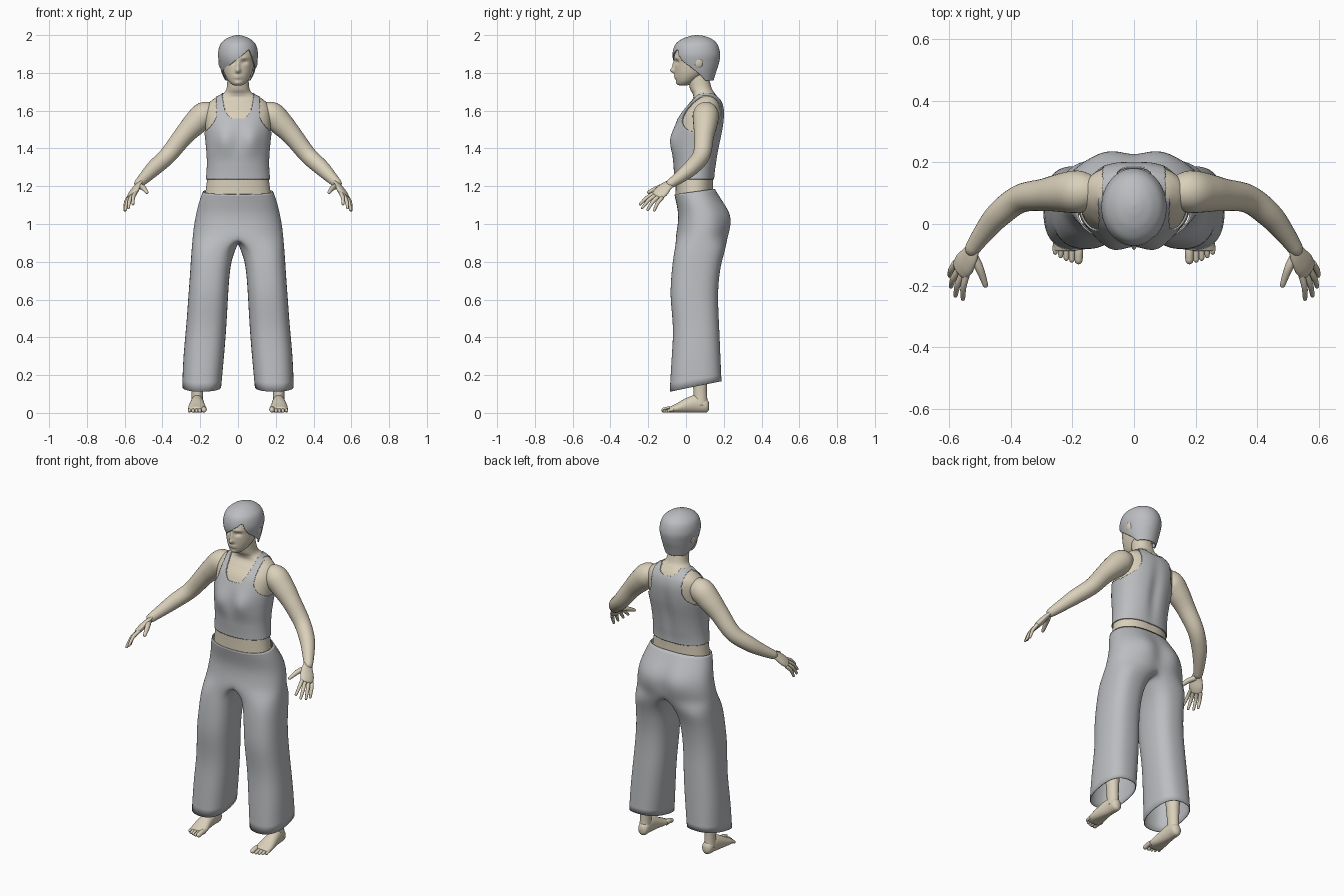
import bpy, bmesh
from math import sin, cos, pi, exp, radians, copysign
from mathutils import Vector

if "Cube" in bpy.data.objects:
    bpy.data.objects.remove(bpy.data.objects["Cube"])


def material(name, rgb):
    m = bpy.data.materials.new(name)
    m.use_nodes = True
    m.diffuse_color = (*rgb, 1)
    node = m.node_tree.nodes["Principled BSDF"]
    node.inputs["Base Color"].default_value = (*rgb, 1)
    node.inputs["Roughness"].default_value = 0.8
    return m


SKIN = material("warm skin", (0.70, 0.63, 0.49))
CLOTH = material("soft grey", (0.50, 0.51, 0.53))


def spline(rows, steps):
    """Smooth interpolation through rows of numbers."""
    out = []
    for i in range(len(rows) - 1):
        a, b, c, d = (rows[max(i - 1, 0)], rows[i], rows[i + 1], rows[min(i + 2, len(rows) - 1)])
        for s in range(steps):
            t = s / steps
            out.append([q + t / 2 * (r - p + t * (2 * p - 5 * q + 4 * r - s4 + t * (3 * (q - r) + s4 - p)))
                        for p, q, r, s4 in zip(a, b, c, d)])
    return out + [list(rows[-1])]


def oval(angle, power=2.0):
    return [copysign(abs(f) ** (2 / power), f) for f in (cos(angle), sin(angle))]


def finish(name, bm, mat, mirror=False, subsurf=0, thick=0):
    bmesh.ops.recalc_face_normals(bm, faces=bm.faces)
    for f in bm.faces:
        f.smooth = True
    me = bpy.data.meshes.new(name)
    bm.to_mesh(me)
    bm.free()
    me.materials.append(mat)
    ob = bpy.data.objects.new(name, me)
    bpy.context.collection.objects.link(ob)
    if mirror:
        ob.modifiers.new("Mirror", 'MIRROR')
    if subsurf:
        mod = ob.modifiers.new("Subsurf", 'SUBSURF')
        mod.levels = mod.render_levels = subsurf
    if thick:
        mod = ob.modifiers.new("Solidify", 'SOLIDIFY')
        mod.thickness, mod.offset = thick, -1
    return ob


def loft(name, rings, mat, keep=None, caps=True, **kw):
    """Skin a list of closed rings, optionally keeping only faces that pass a rule."""
    bm = bmesh.new()
    vs = [[bm.verts.new(p) for p in ring] for ring in rings]
    n = len(rings[0])
    for a, b in zip(vs, vs[1:]):
        for i in range(n):
            j = (i + 1) % n
            bm.faces.new((a[i], a[j], b[j], b[i]))
    if caps:
        bm.faces.new(vs[0])
        bm.faces.new(vs[-1])
    if keep:
        bad = [f for f in bm.faces if not keep(*f.calc_center_median())]
        bmesh.ops.delete(bm, geom=bad, context='FACES')
        for _ in range(5):
            rim = [v for v in bm.verts if v.is_boundary]
            bmesh.ops.smooth_vert(bm, verts=rim, factor=0.5, use_axis_x=True, use_axis_y=True, use_axis_z=True)
    return finish(name, bm, mat, **kw)


def level_rings(rows, steps, n, cx=0, grow=0.0, power=2.0, shape=None):
    """Horizontal ovals from rows of height, y centre, half width, half depth."""
    rings = []
    for z, cy, rx, ry in spline(rows, steps):
        ring = []
        for i in range(n):
            c, s = oval(2 * pi * i / n, power)
            p = Vector((cx + (rx + grow) * c, cy + (ry + grow) * s, z))
            ring.append(shape(p, s) if shape else p)
        rings.append(ring)
    return rings


def tube(name, pts, mat, wide=(0, 1, 0), flat=1.0, steps=5, n=20):
    """Round or flattened limb through points with radii, with a rounded tip."""
    path = spline(pts, steps)
    end, before = Vector(path[-1][:3]), Vector(path[-2][:3])
    r = path[-1][3]
    along = (end - before).normalized()
    for push, size in ((0.5, 0.85), (0.85, 0.5), (1.0, 0.1)):
        path.append([*(end + along * r * flat * push), r * size])
    rings = []
    for i, p in enumerate(path):
        t = (Vector(path[min(i + 1, len(path) - 1)][:3]) - Vector(path[max(i - 1, 0)][:3])).normalized()
        u = Vector(wide)
        u = (u - t * u.dot(t)).normalized()
        v = t.cross(u)
        rings.append([Vector(p[:3]) + p[3] * (u * cos(2 * pi * k / n) + v * flat * sin(2 * pi * k / n))
                      for k in range(n)])
    return loft(name, rings, mat, mirror=True)


def bump(a, b, wa, wb):
    return exp(-(a / wa) ** 2 - (b / wb) ** 2)


# Torso and neck
TORSO = [(1.13, .045, .178, .10), (1.24, .045, .163, .10), (1.32, .048, .158, .108), (1.40, .053, .162, .117),
         (1.50, .068, .172, .122), (1.58, .085, .175, .112), (1.63, .10, .162, .09), (1.665, .105, .125, .068),
         (1.69, .095, .08, .06), (1.72, .078, .06, .058), (1.80, .06, .055, .055)]


def torso_shape(p, s):
    if s < 0:  # bust
        p.y -= 0.024 * -s * bump(abs(p.x) - .075, p.z - 1.445, .055, .07)
    else:      # hollow of the spine
        p.y -= 0.012 * s * bump(p.x, p.z - 1.42, .035, .16)
    return p


loft("torso", level_rings(TORSO, 6, 64, power=2.2, shape=torso_shape), SKIN)


# Tank top: shell over the torso with neck and arm openings
def in_top(x, y, z):
    x = abs(x)
    front = y < 0.09
    neck = (1.56 if front else 1.655) + 0.1 * (x / .078) ** 4
    arm = (.118 if front else .105) + 8 * max(0, 1.58 - z) ** 2
    return 1.235 < z < min(neck, 1.695) and x < arm


loft("tank_top", level_rings(TORSO, 12, 128, grow=.007, power=2.2, shape=torso_shape), CLOTH,
     keep=in_top, thick=.006)

# Head with modelled face
HEAD = [(1.733, -.012, .012, .014), (1.738, -.012, .03, .03), (1.76, .004, .053, .056), (1.80, .028, .074, .086),
        (1.85, .043, .085, .103), (1.90, .052, .09, .112), (1.95, .055, .075, .092), (1.98, .058, .03, .04)]


def face_shape(p, s):
    if s < -0.3:
        x, z = abs(p.x), p.z
        p.y -= .024 * bump(x, z - 1.812, .012, .014) + .012 * bump(x, z - 1.84, .009, .022)
        p.y -= .009 * bump(x, z - 1.779, .022, .010) + .006 * bump(x, z - 1.745, .02, .012)
        p.y -= .005 * bump(x - .035, z - 1.88, .025, .009)
        p.y += .011 * bump(x - .033, z - 1.857, .017, .011) + .004 * bump(x, z - 1.779, .02, .003)
    return p


loft("head", level_rings(HEAD, 10, 96, shape=face_shape), SKIN)
tube("ear", [(.080, .062, 1.815, .012), (.093, .066, 1.84, .020), (.097, .07, 1.865, .018)], SKIN, flat=.4)

# Short hair with a swept fringe
HAIR = [(1.75, .088, .064, .055), (1.80, .066, .086, .092), (1.85, .056, .099, .118), (1.90, .055, .106, .126),
        (1.95, .055, .094, .112), (1.98, .058, .064, .078), (1.995, .06, .03, .037), (2.0, .06, .006, .006)]


def in_hair(x, y, z):
    fringe = 1.872 + .8 * x if x < .06 else 1.92 - 3 * (x - .06)
    t = min(1, max(0, (y - .02) / .08))
    return z > fringe + (1.755 - fringe) * t


loft("hair", level_rings(HAIR, 10, 128), CLOTH, keep=in_hair, thick=.006)

# Arms
tube("arm", [(.12, .105, 1.595, .045), (.175, .105, 1.58, .068), (.23, .102, 1.53, .064), (.29, .095, 1.465, .053),
             (.37, .082, 1.365, .046), (.44, .03, 1.30, .042), (.49, -.03, 1.25, .033), (.525, -.08, 1.215, .025)],
     SKIN, n=28)

# Hands
ACROSS = Vector((.035, .04, -.025))
tube("palm", [(.520, -.075, 1.22, .024), (.535, -.105, 1.198, .034), (.551, -.13, 1.172, .041),
              (.564, -.148, 1.152, .037)], SKIN, wide=ACROSS, flat=.42)
FINGERS = {"index": ((.543, -.160, 1.166), (.556, -.243, 1.105)), "middle": ((.556, -.156, 1.156), (.580, -.232, 1.085)),
           "ring": ((.569, -.144, 1.146), (.595, -.203, 1.075)), "little": ((.580, -.126, 1.140), (.599, -.168, 1.072))}
for label, (root, tip) in FINGERS.items():
    root, tip = Vector(root), Vector(tip)
    mid = root.lerp(tip, .5) + Vector((.005, -.003, .006))
    tube(label + "_finger", [(*root, .011), (*mid, .010), (*tip, .007)], SKIN, n=12)
tube("thumb", [(.525, -.10, 1.203, .016), (.502, -.145, 1.192, .014), (.483, -.198, 1.168, .009)], SKIN, n=12)

# Wide trousers: half hips flowing into one leg, mirrored
HIPS = [(1.165, .045, .187, .107), (1.12, .068, .207, .122), (1.05, .095, .224, .134), (.98, .092, .236, .138),
        (.93, .082, .241, .139)]
LEG = [(.87, .128, .076, .118, .136), (.80, .144, .058, .107, .130), (.70, .152, .046, .105, .127),
       (.60, .159, .042, .106, .127), (.45, .168, .056, .107, .121), (.30, .182, .053, .109, .130),
       (.13, .192, .051, .104, .138)]
HALF, LOOP = 16, 24
bm = bmesh.new()
rows = []
for z, cy, rx, ry in HIPS:
    row = []
    for k in range(HALF + 1):
        c, s = oval(-pi / 2 + pi * k / HALF, 2.25)
        x, y = (0 if k in (0, HALF) else rx * c), cy + ry * s
        if s > 0:  # seat
            y += .022 * s * bump(x - .095, z - 1.04, .07, .09) - .012 * bump(x, z - .99, .03, .08)
        row.append(bm.verts.new((x, y, z + (.14 * y if z > 1.15 else 0))))
    rows.append(row)
for a, b in zip(rows, rows[1:]):
    for k in range(HALF):
        bm.faces.new((a[k], a[k + 1], b[k + 1], b[k]))
front, back = rows[-1][0].co, rows[-1][-1].co
inner = LOOP - HALF
crotch = [bm.verts.new(back.lerp(front, i / inner) - Vector((0, 0, .03 * sin(pi * i / inner))))
          for i in range(1, inner)]
loop = rows[-1] + crotch
for z, cx, cy, rx, ry in LEG:
    ring = []
    for k in range(LOOP):
        c, s = oval(radians(-120 + 360 * k / LOOP), 2.5)
        y = cy + ry * s
        ring.append(bm.verts.new((cx + rx * c, y, z + (.2 * y if z < .2 else 0))))
    for k in range(LOOP):
        j = (k + 1) % LOOP
        bm.faces.new((loop[k], loop[j], ring[j], ring[k]))
    loop = ring
finish("trousers", bm, CLOTH, mirror=True, subsurf=2, thick=.005)

# Lower legs, feet and toes
SHIN = [(.04, .078, .032, .038), (.12, .075, .031, .036), (.30, .07, .042, .046), (.5, .06, .048, .052)]
loft("lower_leg", level_rings(SHIN, 4, 24, cx=.215), SKIN, mirror=True)
FOOT = [(.122, .213, .035, .012, .018), (.108, .213, .038, .029, .036), (.06, .215, .048, .034, .048),
        (.0, .217, .038, .041, .040), (-.05, .216, .024, .048, .026), (-.088, .214, .016, .046, .015)]
foot = [[Vector((cx + rx * cos(2 * pi * i / 24), y, max(0.001, cz + rz * sin(2 * pi * i / 24)))) for i in range(24)]
        for y, cx, cz, rx, rz in spline(FOOT, 5)]
loft("foot", foot, SKIN, mirror=True)
for i in range(5):
    x, r = .180 + .018 * i + (.004 if i else 0), (.0145 if i == 0 else .0105 - .0006 * i)
    tip = -.118 + .0016 * i * i
    tube("toe_%d" % (i + 1), [(x, -.065, .018, r), (x, -.09, r + .005, r), (x, tip, r, r * .9)],
         SKIN, wide=(1, 0, 0), n=12)
